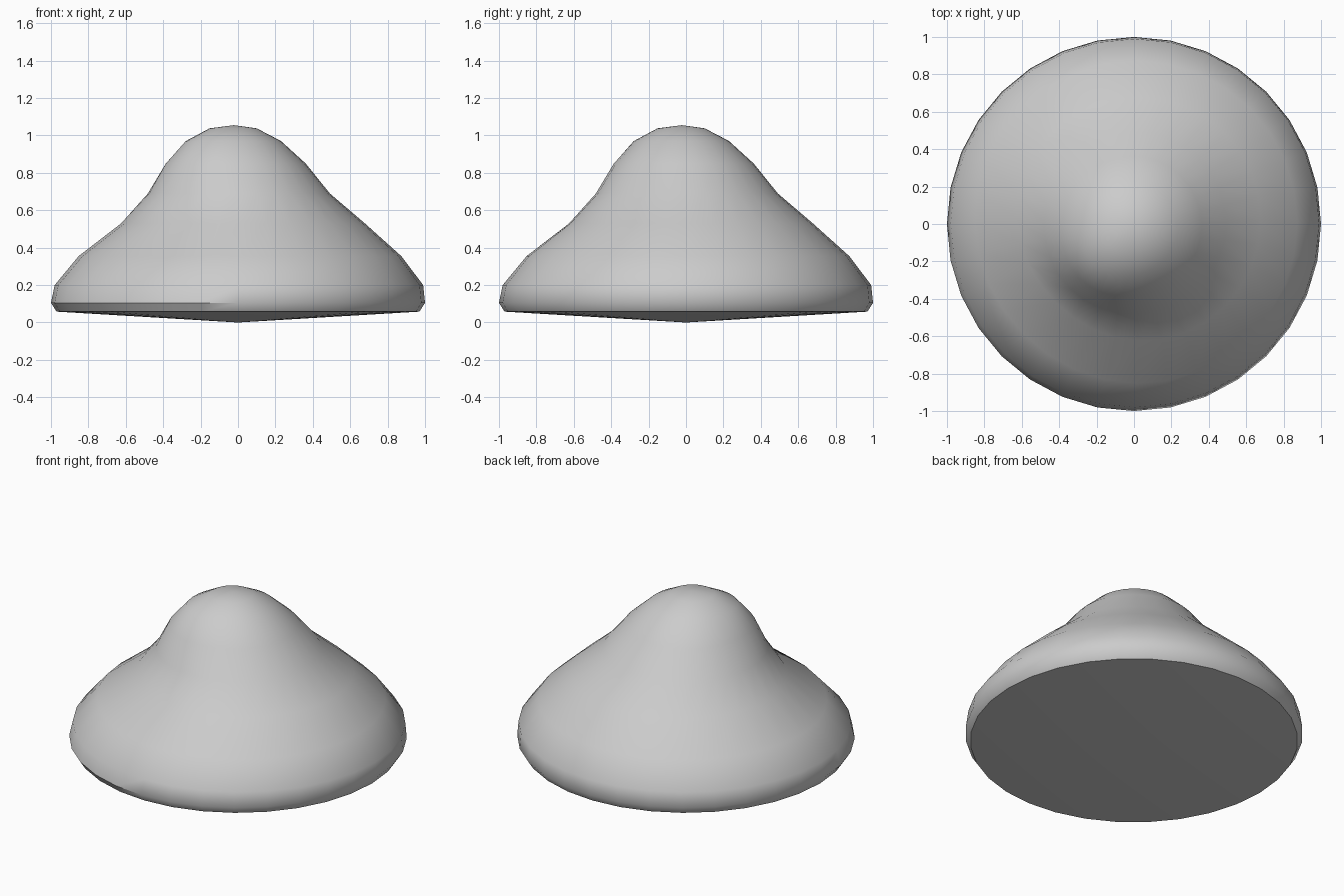
import bpy, bmesh, math

if "Cube" in bpy.data.objects:
    bpy.data.objects.remove(bpy.data.objects["Cube"])

SIDES = 32
# ring profile: radius, height, diagonal lean of centre (x and y), bulge toward the back-leaning flank
RINGS = [
    (0.97, 0.058, 0.0, 0.0),
    (1.00, 0.105, 0.0, 0.0),
    (0.985, 0.20, 0.005, 0.0),
    (0.865, 0.355, 0.008, -0.02),
    (0.655, 0.53, 0.023, -0.03),
    (0.485, 0.69, 0.006, 0.01),
    (0.37, 0.85, -0.008, 0.03),
    (0.25, 0.97, -0.02, 0.03),
    (0.125, 1.038, -0.025, 0.01),
]

bm = bmesh.new()

# stacked rings of the leaning bell-shaped cap
rings = []
for r, z, lean, bulge in RINGS:
    ring = []
    for i in range(SIDES):
        a = 2 * math.pi * i / SIDES
        w = max(0.0, math.cos(a - math.radians(225))) ** 4
        rr = r + bulge * w
        ring.append(bm.verts.new((lean + rr * math.cos(a), lean + rr * math.sin(a), z)))
    rings.append(ring)

# side walls
for lo, hi in zip(rings, rings[1:]):
    for i in range(SIDES):
        j = (i + 1) % SIDES
        bm.faces.new((lo[i], lo[j], hi[j], hi[i]))

# rounded tip and shallow conical underside
tip = bm.verts.new((-0.022, -0.022, 1.055))
base = bm.verts.new((0, 0, 0))
for i in range(SIDES):
    j = (i + 1) % SIDES
    bm.faces.new((rings[-1][i], rings[-1][j], tip))
    bm.faces.new((rings[0][j], rings[0][i], base))

bmesh.ops.recalc_face_normals(bm, faces=bm.faces[:])
mesh = bpy.data.meshes.new("mushroom_cap")
bm.to_mesh(mesh)
bm.free()
cap = bpy.data.objects.new("mushroom_cap", mesh)
bpy.context.collection.objects.link(cap)
bpy.context.view_layer.objects.active = cap
cap.select_set(True)
bpy.ops.object.shade_smooth_by_angle(angle=math.radians(44))
